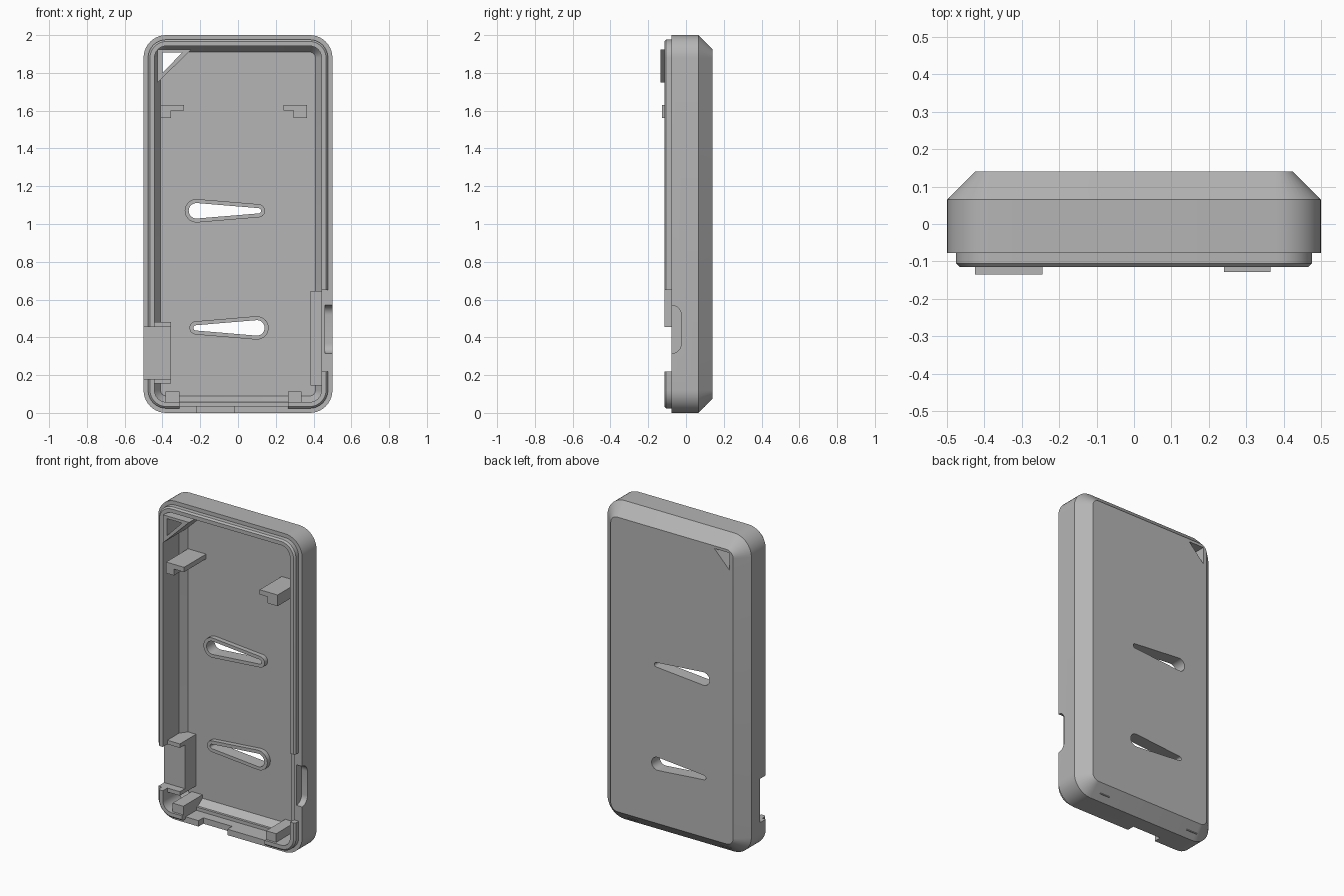
import bpy, bmesh
from math import sin, cos, pi, asin, radians
from mathutils import Vector

old = bpy.data.objects.get("Cube")
if old:
    bpy.data.objects.remove(old)

grey = bpy.data.materials.new("matte grey")
grey.use_nodes = True
colour = (0.46, 0.46, 0.46, 1)
grey.diffuse_color = colour
grey.node_tree.nodes["Principled BSDF"].inputs["Base Color"].default_value = colour


def loft(name, rings):
    """Skin equal rings and cap both ends."""
    bm = bmesh.new()
    loops = [[bm.verts.new(p) for p in ring] for ring in rings]
    n = len(loops[0])
    for a, b in zip(loops, loops[1:]):
        for i in range(n):
            j = (i + 1) % n
            bm.faces.new((a[i], a[j], b[j], b[i]))
    bm.faces.new(loops[0])
    bm.faces.new(loops[-1])
    bmesh.ops.recalc_face_normals(bm, faces=bm.faces)
    mesh = bpy.data.meshes.new(name)
    bm.to_mesh(mesh)
    bm.free()
    mesh.materials.append(grey)
    obj = bpy.data.objects.new(name, mesh)
    bpy.context.collection.objects.link(obj)
    return obj


def prism(name, outline, y0, y1):
    return loft(name, [[(x, y, z) for x, z in outline] for y in (y0, y1)])


def box(name, x, y, z):
    return prism(name, [(x[0], z[0]), (x[1], z[0]), (x[1], z[1]), (x[0], z[1])], *y)


def cut(obj, cutter):
    cutter.hide_render = True
    mod = obj.modifiers.new("cut", "BOOLEAN")
    mod.operation = "DIFFERENCE"
    mod.solver = "EXACT"
    mod.object = cutter
    bpy.context.view_layer.objects.active = obj
    bpy.ops.object.modifier_apply(modifier=mod.name)
    bpy.data.objects.remove(cutter)


def rounded(inset, y, steps=10):
    """Rounded rectangle of the case, shrunk by inset."""
    r = max(0.12 - inset, 0.025)
    cx, cz = 0.5 - inset - r, 1 - inset - r
    ring = []
    for q, (sx, sz) in enumerate(((1, 1), (-1, 1), (-1, -1), (1, -1))):
        for i in range(steps + 1):
            a = (q + i / steps) * pi / 2
            ring.append((sx * cx + r * cos(a), y, 1 + sz * cz + r * sin(a)))
    return ring


def teardrop(big_x, small_x, z, grow=0.0, steps=14):
    """Outline of two unequal circles joined by tangents."""
    R, r = 0.041 + grow, 0.014 + grow
    d = small_x - big_x
    s = 1 if d > 0 else -1
    t = pi / 2 - asin((R - r) / abs(d))
    pts = []
    for x, rad, a0, a1 in ((big_x, R, t, 2 * pi - t), (small_x, r, -t, t)):
        for i in range(steps + 1):
            a = a0 + (a1 - a0) * i / steps
            pts.append((x + s * rad * cos(a), z + rad * sin(a)))
    return pts


# Tray: back, chamfer, side wall, stepped lip, inner wall and floor
profile = [(0.075, 0.14), (0, 0.065), (0, -0.077), (0.024, -0.077), (0.024, -0.105),
           (0.034, -0.115), (0.058, -0.115), (0.058, 0.045), (0.09, 0.09)]
shell = loft("case_shell", [rounded(i, y) for i, y in profile])

# Openings in the lip and walls
gaps = [((-0.7, -0.4), (-0.3, -0.02), (0.18, 0.455)),     # side button opening
        ((0.4, 0.7), (-0.3, -0.077), (0.22, 0.65)),       # lip gap, left side
        ((-0.31, 0.265), (-0.3, -0.077), (-0.1, 0.1)),    # lip gap, bottom
        ((-0.31, 0.265), (-0.3, 0.03), (0.037, 0.1)),     # thinned bottom wall
        ((-0.22, -0.02), (-0.3, -0.03), (-0.1, 0.1))]     # connector opening
for g in gaps:
    cut(shell, box("gap_cutter", *g))

# Round-cornered notch in the left side wall
r = 0.052
arch = [(-0.3, 0.315), (-0.3, 0.57)]
for centre, start in ((0.57 - r, pi / 2), (0.315 + r, 0)):
    for i in range(9):
        a = start - i / 8 * pi / 2
        arch.append((-0.025 - r + r * cos(a), centre + r * sin(a)))
cut(shell, loft("notch_cutter", [[(x, y, z) for y, z in arch] for x in (0.46, 0.7)]))

# Corner strap tube
tube = prism("strap_tube", [(-0.425, 1.925), (-0.425, 1.75), (-0.245, 1.925)], -0.135, 0.1)
for obj in (shell, tube):
    cut(obj, prism("strap_cutter", [(-0.4, 1.908), (-0.4, 1.8), (-0.295, 1.908)], -0.3, 0.3))

# Teardrop slots with raised rims
for name, spec in (("upper", (-0.22, 0.108, 1.07)), ("lower", (0.1, -0.222, 0.45))):
    rim = prism(name + "_slot_rim", teardrop(*spec, grow=0.021), 0.06, 0.1)
    for obj in (shell, rim):
        cut(obj, prism("slot_cutter", teardrop(*spec), -0.3, 0.3))

# Board clips: boxes with the lower inner corner removed
for name, outer, inner, step in (("right", -0.41, -0.285, -0.355),
                                 ("left", 0.365, 0.24, 0.295)):
    outline = [(outer, 1.56), (step, 1.56), (step, 1.6), (inner, 1.6),
               (inner, 1.63), (outer, 1.63)]
    prism(name + "_board_clip", outline, -0.128, 0.1)

# Ledges behind the side openings, with end tabs on the right one
box("right_ledge", (-0.45, -0.355), (-0.02, 0.1), (0.155, 0.48))
for name, z in (("lower", (0.155, 0.18)), ("upper", (0.455, 0.48))):
    box(name + "_ledge_tab", (-0.45, -0.355), (-0.07, 0.0), z)
box("left_ledge_inner", (0.385, 0.43), (-0.025, 0.1), (0.145, 0.645))
box("left_ledge_outer", (0.425, 0.46), (-0.03, 0.1), (0.145, 0.645))

# Bottom posts
for name, x in (("right", (-0.385, -0.31)), ("left", (0.265, 0.335))):
    box(name + "_bottom_post", x, (-0.1, 0.1), (0.03, 0.112))

# Smooth the rounded corners and keep edges crisp
for obj in bpy.context.collection.objects:
    if obj.type == "MESH" and obj.data.materials and obj.data.materials[0] == grey:
        bpy.ops.object.select_all(action="DESELECT")
        obj.select_set(True)
        bpy.context.view_layer.objects.active = obj
        bpy.ops.object.shade_smooth_by_angle(angle=radians(25))
